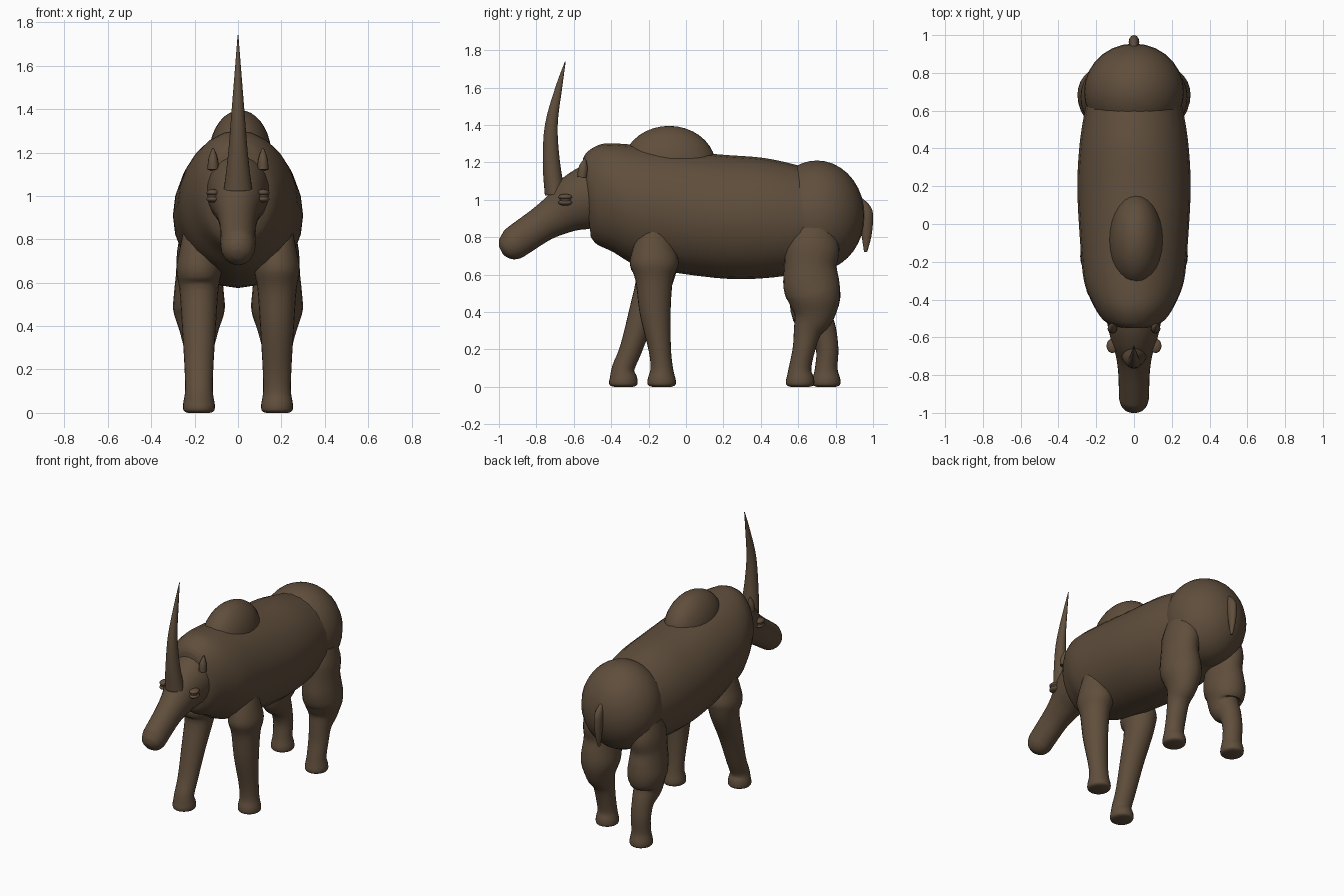
import bpy, bmesh, math
from mathutils import Vector

cube = bpy.data.objects.get("Cube")
if cube:
    bpy.data.objects.remove(cube, do_unlink=True)

hide = bpy.data.materials.new("brown_hide")
hide.use_nodes = True
colour = (0.115, 0.076, 0.045, 1)
hide.diffuse_color = colour
hide.node_tree.nodes["Principled BSDF"].inputs["Base Color"].default_value = colour


def finish(name, bm):
    """Turn the mesh into a smooth, coloured object."""
    bmesh.ops.recalc_face_normals(bm, faces=bm.faces)
    mesh = bpy.data.meshes.new(name)
    bm.to_mesh(mesh)
    bm.free()
    mesh.materials.append(hide)
    obj = bpy.data.objects.new(name, mesh)
    bpy.context.collection.objects.link(obj)
    bpy.ops.object.select_all(action='DESELECT')
    obj.select_set(True)
    bpy.context.view_layer.objects.active = obj
    bpy.ops.object.shade_smooth_by_angle(angle=math.radians(45))


def spline(a, b, c, d, t):
    """Point at t between b and c on a Catmull-Rom curve."""
    return b + t / 2 * (c - a + t * (2*a - 5*b + 4*c - d + t * (3*(b - c) + d - a)))


def smooth_rows(rows, steps=4):
    dense = []
    last = len(rows) - 1
    for i in range(last):
        four = [rows[max(0, min(last, i + k))] for k in (-1, 0, 1, 2)]
        for s in range(steps):
            dense.append([spline(*values, s / steps) for values in zip(*four)])
    return dense + [rows[-1]]


def loft(name, rings, x=0, lean=None, sides=24):
    """Skin ellipses along a path: (y, z, radius, half width).
    Rings stand square to the path unless a lean direction is given."""
    rows = smooth_rows(rings)
    bm = bmesh.new()
    loops = []
    for i, (y, z, radius, width) in enumerate(rows):
        before, after = rows[max(0, i - 1)], rows[min(len(rows) - 1, i + 1)]
        across = Vector((0, before[1] - after[1], after[0] - before[0]))
        up = (lean or across).normalized() * radius
        loop = []
        for k in range(sides):
            angle = math.tau * k / sides
            side = Vector((width * math.sin(angle), 0, 0))
            loop.append(bm.verts.new(Vector((x, y, z)) + up * math.cos(angle) + side))
        loops.append(loop)
    for lower, upper in zip(loops, loops[1:]):
        for k in range(sides):
            n = (k + 1) % sides
            bm.faces.new((lower[k], lower[n], upper[n], upper[k]))
    bm.faces.new(loops[0])
    bm.faces.new(loops[-1])
    finish(name, bm)


def ball(name, centre, radii):
    bm = bmesh.new()
    bmesh.ops.create_uvsphere(bm, u_segments=28, v_segments=18, radius=1)
    bmesh.ops.scale(bm, vec=radii, verts=bm.verts)
    bmesh.ops.translate(bm, vec=centre, verts=bm.verts)
    finish(name, bm)


def leg(name, side, muscle, ankle_y, foot_y):
    """Shared upper rings, then a plain shank and a flared foot."""
    shank = [(ankle_y, .2, .06, .066), (foot_y, .1, .06, .064),
             (foot_y, .04, .075, .073), (foot_y, .01, .073, .07), (foot_y, 0, .05, .05)]
    loft(name, muscle + shank, x=side * .18)


# Trunk with shoulder hump and rounded rump
loft("body", [(-.53, 1.01, .21, .12), (-.5, 1.01, .25, .17), (-.42, 1.01, .29, .22),
              (-.3, .975, .325, .265), (-.1, .945, .335, .285), (.2, .91, .335, .3),
              (.45, .905, .32, .285), (.65, .9, .28, .25)], lean=Vector((0, -.1, 1)))
ball("shoulder_hump", (.01, -.09, 1.18), (.145, .25, .215))
ball("rump", (0, .7, .915), (.265, .255, .295))
loft("tail", [(.91, 1.02, .01, .01), (.955, .95, .035, .025), (.965, .89, .035, .028),
              (.965, .8, .025, .02), (.96, .72, .008, .008)], sides=12)

# Head, from muzzle to neck, and the tall curved horn
loft("head", [(-.99, .73, .025, .025), (-.97, .74, .06, .06), (-.93, .76, .085, .078),
              (-.88, .795, .09, .08), (-.77, .87, .095, .085), (-.68, .925, .115, .1),
              (-.6, .975, .15, .125), (-.5, 1.02, .17, .145), (-.4, 1.05, .17, .14)])
loft("horn", [(-.7, 1.03, .055, .065), (-.72, 1.2, .046, .045), (-.72, 1.4, .034, .029),
              (-.68, 1.6, .018, .013), (-.645, 1.74, .002, .002)])

# Eyes with lids, and small ears
for side, word in ((1, "left"), (-1, "right")):
    ball(word + "_eye", (side * .115, -.645, 1), (.025, .03, .02))
    for label, z in (("upper", 1.015), ("lower", .985)):
        ball(f"{word}_{label}_eyelid", (side * .115, -.645, z), (.03, .038, .016))
    loft(word + "_ear", [(-.555, 1.12, .025, .025), (-.55, 1.17, .025, .022),
                         (-.54, 1.22, .005, .004)], x=side * .115, sides=12)

# Front legs in mid stride
shoulder = [(-.16, .85, .08, .07), (-.17, .75, .11, .09), (-.17, .66, .13, .105),
            (-.17, .57, .1, .09)]
leg("front_left_leg", 1, shoulder + [(-.165, .4, .083, .078)], -.14, -.13)
leg("front_right_leg", -1, shoulder + [(-.23, .4, .075, .078)], -.295, -.335)

# Hind legs with heavy thighs
thigh = [(.68, .85, .11, .08), (.675, .75, .145, .1), (.665, .65, .14, .105),
         (.67, .55, .15, .115), (.685, .47, .14, .118), (.68, .38, .11, .09)]
leg("hind_left_leg", 1, thigh + [(.65, .3, .075, .07)], .63, .61)
leg("hind_right_leg", -1, thigh + [(.73, .3, .075, .07)], .755, .75)
